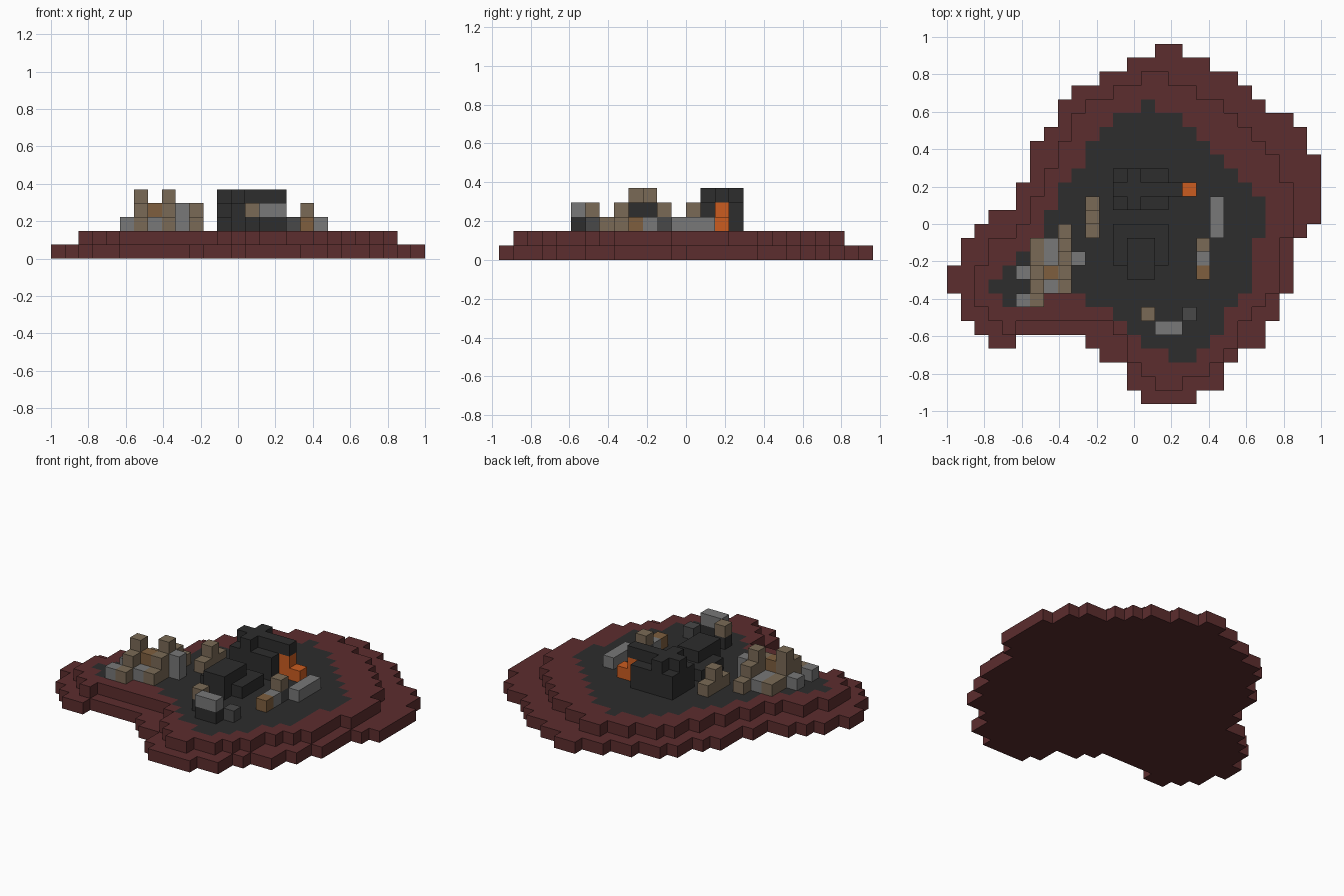
import bpy
import bmesh

cube = bpy.data.objects.get("Cube")
if cube:
    bpy.data.objects.remove(cube, do_unlink=True)

CELL = 2 / 27


def srgb(value):
    value /= 255
    return ((value + 0.055) / 1.055) ** 2.4 if value > 0.04 else value / 12.92


def make_material(name, red, green, blue):
    mat = bpy.data.materials.new(name)
    mat.use_nodes = True
    color = (srgb(red), srgb(green), srgb(blue), 1)
    mat.diffuse_color = color
    shader = next(n for n in mat.node_tree.nodes if n.type == 'BSDF_PRINCIPLED')
    shader.inputs["Base Color"].default_value = color
    shader.inputs["Roughness"].default_value = 0.9
    return mat


earth = make_material("red_earth", 92, 45, 46)
charcoal = make_material("charcoal", 45, 45, 45)
orange = make_material("orange", 203, 92, 32)
tan = make_material("tan", 122, 106, 86)
grey = make_material("light_grey", 120, 120, 120)
brown = make_material("brown", 126, 95, 62)
slate = make_material("slate_grey", 72, 72, 72)


def finish(name, bm, materials):
    bmesh.ops.remove_doubles(bm, verts=bm.verts, dist=0.0001)
    bmesh.ops.recalc_face_normals(bm, faces=bm.faces)
    mesh = bpy.data.meshes.new(name)
    bm.to_mesh(mesh)
    bm.free()
    for mat in materials:
        mesh.materials.append(mat)
    obj = bpy.data.objects.new(name, mesh)
    bpy.context.collection.objects.link(obj)
    return obj


def cells_from(first_row, spans):
    """Each text entry gives the start-end columns of one row; + joins runs."""
    cells = set()
    for row, entry in enumerate(spans.split(), first_row):
        for run in entry.split("+"):
            start, end = map(int, run.split("-"))
            cells |= {(col, row) for col in range(start, end)}
    return cells


def place(col, row, level):
    return ((col - 13.5) * CELL, (13 - row) * CELL, level * CELL)


def terrace(name, cells, level, ground=frozenset()):
    """Stepped slab whose top cells listed in ground are charcoal."""
    bm = bmesh.new()

    def quad(corners, index=0):
        bm.faces.new([bm.verts.new(place(*c)) for c in corners]).material_index = index

    for col, row in sorted(cells):
        ring = [(col, row), (col, row + 1), (col + 1, row + 1), (col + 1, row)]
        for z in (level, level + 1):
            is_ground = z > level and (col, row) in ground
            quad([(c, r, z) for c, r in ring], int(is_ground))
        neighbours = [(col - 1, row), (col, row + 1), (col + 1, row), (col, row - 1)]
        for i, near in enumerate(neighbours):
            if near not in cells:
                a, b = ring[i], ring[(i + 1) % 4]
                quad([(*a, level), (*b, level), (*b, level + 1), (*a, level + 1)])
    return finish(name, bm, [earth, charcoal])


def block(name, mat, col, row, cols=1, rows=1, height=1, base=2):
    """Box on the cell grid; base is the level it stands on."""
    bm = bmesh.new()
    bmesh.ops.create_cube(bm, size=1)
    low = place(col, row + rows, base)
    size = (cols * CELL, rows * CELL, height * CELL)
    for vert in bm.verts:
        vert.co = [l + (c + 0.5) * s for l, c, s in zip(low, vert.co, size)]
    return finish(name, bm, [mat])


# Stepped island
lower = cells_from(0, """15-17 13-19 11-21 9-22 8-23 8-25 7-26 6-26 6-27 6-27
    5-27 5-27 3-27 2-26 1-25 1-25 0-25 0-25 1-24 1-24 2-23 3-5+10-23
    11-21 13-20 13-20 14-18""")
upper = cells_from(2, """14-16 12-18 10-20 9-21 9-22 8-23 8-24 7-24
    7-25 6-25 6-25 5-25 3-24 3-24 2-24 2-24 2-23 3-22
    4-5+12-21 13-21 13-20 14-19 15-17""")
ground = cells_from(4, """14-15 12-17 11-18 10-19 10-20 9-21 8-22 8-23 7-23
    7-23 6-22 5-22 4-22 3-22 4-7+10-21 12-20 13-20 14-19 16-18""")
terrace("lower_terrace", lower, 0)
terrace("upper_terrace", upper, 1, ground)

# Large hall with a cross-shaped roof and an orange annex
block("hall_body", charcoal, 12, 9, cols=4, rows=3, height=2)
block("hall_roof_ridge", charcoal, 12, 10, cols=5, base=4)
for side, row in (("back", 9), ("front", 11)):
    block("hall_roof_" + side, charcoal, 13, row, base=4)
block("annex_wall", orange, 16, 10, height=2)
block("annex_step", orange, 17, 10)

# Second dark hall
block("low_hall_base", charcoal, 12, 13, cols=4, rows=3)
block("low_hall_core", charcoal, 13, 14, cols=2, rows=3, height=2)

# Front huts
block("front_hut_base", charcoal, 15, 20, cols=2)
block("front_hut_roof", grey, 15, 20, cols=2, base=3)
block("front_chimney_base", charcoal, 14, 19)
block("front_chimney", tan, 14, 19, base=3)
block("front_crate", slate, 17, 19)

# Huts on the left of the island
block("long_wall", grey, 19, 11, rows=3)
block("side_hut_base", slate, 18, 14)
block("side_hut_top", tan, 18, 14, base=3)
block("side_hut_middle", grey, 18, 15)
block("side_hut_end", brown, 18, 16)

# Free-standing wall with a raised middle
block("tan_wall", tan, 10, 11, rows=3)
block("tan_wall_peak", tan, 10, 12, base=3)

# Village: two wall rows with towers around a small yard
block("village_outer_wall", tan, 6, 14, rows=5)
block("village_outer_step", tan, 6, 17, base=3)
block("village_outer_tower", tan, 6, 16, height=2, base=3)
block("village_inner_wall", tan, 8, 13, rows=5)
block("village_inner_step", tan, 8, 14, rows=3, base=3)
block("village_inner_tower", tan, 8, 15, base=4)
block("village_yard_back", grey, 7, 14, cols=1, rows=2)
block("village_yard_front", grey, 7, 17)
block("village_brown_house", brown, 7, 16, height=2)
block("village_grey_tower", grey, 9, 15, height=2)
for label, row in (("back", 16), ("front", 18)):
    block("village_grey_hut_" + label, grey, 5, row)
